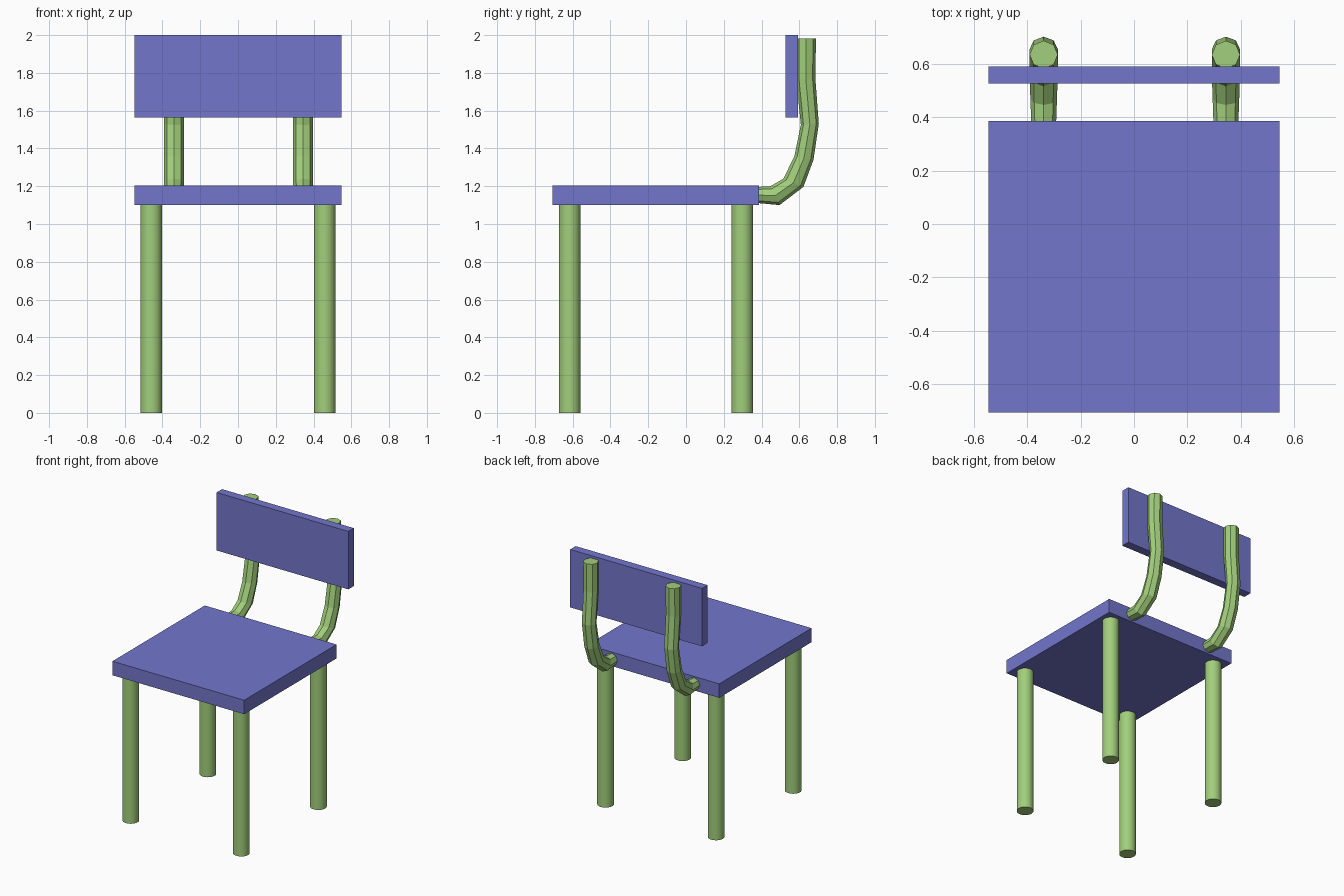
import bpy
import bmesh
from math import sin, cos, pi
from mathutils import Vector

cube = bpy.data.objects.get("Cube")
if cube:
    bpy.data.objects.remove(cube, do_unlink=True)


def make_material(name, colour):
    mat = bpy.data.materials.new(name)
    mat.use_nodes = True
    mat.diffuse_color = (*colour, 1)
    mat.node_tree.nodes["Principled BSDF"].inputs["Base Color"].default_value = (*colour, 1)
    return mat


blue = make_material("periwinkle blue", (0.17, 0.18, 0.60))
green = make_material("leaf green", (0.36, 0.62, 0.20))


def finish(bm, name, mat):
    bmesh.ops.recalc_face_normals(bm, faces=bm.faces)
    mesh = bpy.data.meshes.new(name)
    bm.to_mesh(mesh)
    bm.free()
    mesh.materials.append(mat)
    obj = bpy.data.objects.new(name, mesh)
    bpy.context.collection.objects.link(obj)
    return obj


def box(name, low, high, mat):
    low, high = Vector(low), Vector(high)
    bm = bmesh.new()
    bmesh.ops.create_cube(bm, size=1)
    bmesh.ops.scale(bm, vec=high - low, verts=bm.verts)
    bmesh.ops.translate(bm, vec=(low + high) / 2, verts=bm.verts)
    return finish(bm, name, mat)


def leg(name, x, y, height, radius=0.057):
    bm = bmesh.new()
    bmesh.ops.create_cone(bm, cap_ends=True, segments=32, radius1=radius,
                          radius2=radius, depth=height)
    bmesh.ops.translate(bm, vec=(x, y, height / 2), verts=bm.verts)
    for face in bm.faces:
        face.smooth = len(face.verts) == 4
    for edge in bm.edges:
        edge.smooth = all(f.smooth for f in edge.link_faces)
    return finish(bm, name, green)


def bent_post(name, x, stations, sides=8):
    """Loft a faceted tube through (outer y, z, inner y, z, half width) stations."""
    bm = bmesh.new()
    rings = []
    for oy, oz, iy, iz, width in stations:
        outer, inner = Vector((x, oy, oz)), Vector((x, iy, iz))
        middle, arm = (outer + inner) / 2, (outer - inner) / 2
        across = Vector((width, 0, 0))
        rings.append([bm.verts.new(middle + arm * cos(2 * pi * i / sides)
                                   + across * sin(2 * pi * i / sides))
                      for i in range(sides)])
    for a, b in zip(rings, rings[1:]):
        for i in range(sides):
            j = (i + 1) % sides
            bm.faces.new((a[i], a[j], b[j], b[i]))
    bm.faces.new(rings[0])
    bm.faces.new(rings[-1])
    return finish(bm, name, green)


# Seat and backrest panels
box("seat", (-0.547, -0.708, 1.10), (0.547, 0.387, 1.205), blue)
box("backrest", (-0.547, 0.527, 1.565), (0.547, 0.592, 2.0), blue)

# Four round legs
for side, x in (("left", 0.459), ("right", -0.459)):
    for end, y in (("front", -0.616), ("back", 0.298)):
        leg(f"{end}_{side}_leg", x, y, 1.10)

# Two bent posts from the seat's rear edge up behind the backrest
post_path = [
    (0.36, 1.113, 0.36, 1.195, 0.046),
    (0.495, 1.10, 0.447, 1.20, 0.05),
    (0.622, 1.197, 0.516, 1.24, 0.053),
    (0.675, 1.34, 0.574, 1.36, 0.053),
    (0.703, 1.53, 0.608, 1.525, 0.053),
    (0.685, 1.77, 0.583, 1.77, 0.053),
    (0.688, 1.982, 0.583, 1.982, 0.053),
]
bent_post("left_back_post", 0.345, post_path)
bent_post("right_back_post", -0.339, post_path)
